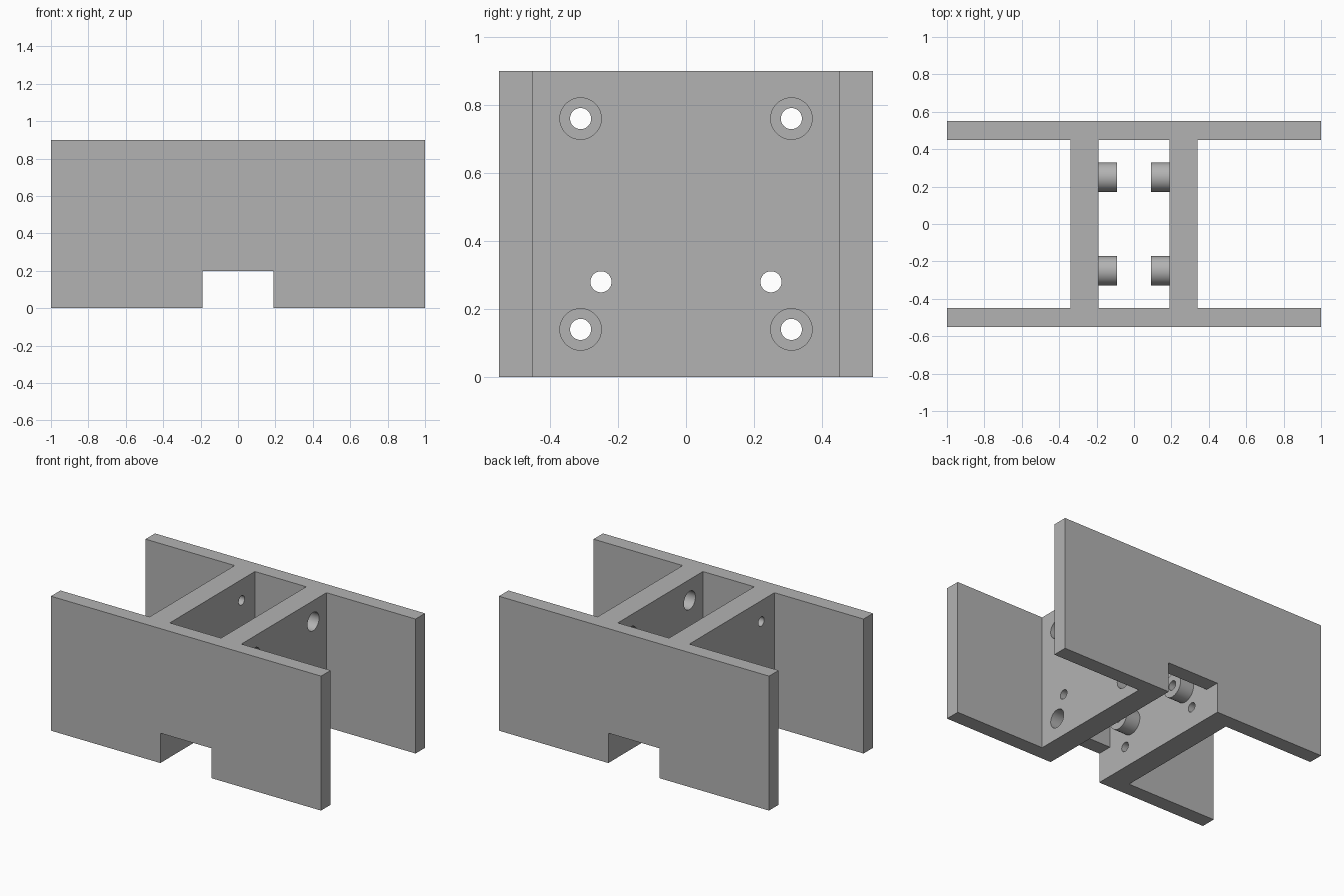
import bpy
import math

default = bpy.data.objects.get("Cube")
if default:
    bpy.data.objects.remove(default, do_unlink=True)

grey = bpy.data.materials.new("plain grey")
grey.use_nodes = True
colour = (0.45, 0.45, 0.45, 1)
grey.diffuse_color = colour
grey.node_tree.nodes["Principled BSDF"].inputs["Base Color"].default_value = colour

# Main dimensions
LENGTH, DEPTH, HEIGHT = 2.0, 1.1, 0.9
INNER_Y = 0.45                 # inner face of the long plates
WEB_IN, WEB_OUT = 0.19, 0.34   # faces of the two cross webs
BOSS_TIP = 0.09
PORT_Y, PORT_Z = 0.25, 0.28


def box(name, x, y, z):
    """Box from (min, max) ranges."""
    ranges = (x, y, z)
    bpy.ops.mesh.primitive_cube_add(size=1, location=[sum(r) / 2 for r in ranges])
    ob = bpy.context.object
    ob.name = name
    ob.scale = [r[1] - r[0] for r in ranges]
    bpy.ops.object.transform_apply(location=True, rotation=True, scale=True)
    ob.data.materials.append(grey)
    return ob


def rod(name, radius, x, y, z):
    """Cylinder along x between two x values."""
    bpy.ops.mesh.primitive_cylinder_add(
        vertices=48, radius=radius, depth=x[1] - x[0],
        location=(sum(x) / 2, y, z), rotation=(0, math.pi / 2, 0))
    ob = bpy.context.object
    ob.name = name
    bpy.ops.object.transform_apply(location=True, rotation=True, scale=True)
    ob.data.materials.append(grey)
    return ob


def combine(target, tool, operation):
    """Apply a boolean and discard the tool."""
    tool.hide_render = True
    bpy.context.view_layer.objects.active = target
    mod = target.modifiers.new(operation.lower(), 'BOOLEAN')
    mod.object, mod.operation, mod.solver = tool, operation, 'EXACT'
    bpy.ops.object.modifier_apply(modifier=mod.name)
    bpy.data.objects.remove(tool, do_unlink=True)


# Solid block, hollowed into two plates joined by two webs
body = box("bracket_body", (-LENGTH / 2, LENGTH / 2), (-DEPTH / 2, DEPTH / 2), (0, HEIGHT))
span, through = (-INNER_Y, INNER_Y), (-0.1, HEIGHT + 0.1)
for pocket in ((-1.1, -WEB_OUT), (-WEB_IN, WEB_IN), (WEB_OUT, 1.1)):
    combine(body, box("pocket_cutter", pocket, span, through), 'DIFFERENCE')

# Notch through the bottom of both plates
combine(body, box("notch_cutter", (-WEB_IN, WEB_IN), (-1, 1), (-0.1, 0.2)), 'DIFFERENCE')

# Bosses on the inner web faces, then their bores
for side in (-PORT_Y, PORT_Y):
    for x in ((BOSS_TIP, WEB_IN + 0.05), (-WEB_IN - 0.05, -BOSS_TIP)):
        combine(body, rod("boss", 0.078, x, side, PORT_Z), 'UNION')
    combine(body, rod("bore_cutter", 0.031, (-0.5, 0.5), side, PORT_Z), 'DIFFERENCE')

# Corner holes: wide access holes on the left web, narrow screw holes on the right
for y in (-0.31, 0.31):
    for z in (0.14, 0.76):
        combine(body, rod("access_cutter", 0.061, (0.15, 0.5), y, z), 'DIFFERENCE')
        combine(body, rod("screw_cutter", 0.031, (-0.5, -0.15), y, z), 'DIFFERENCE')

# Smooth cylinders with sharp edges
bpy.ops.object.select_all(action='DESELECT')
body.select_set(True)
bpy.context.view_layer.objects.active = body
bpy.ops.object.shade_smooth_by_angle(angle=math.radians(30))
